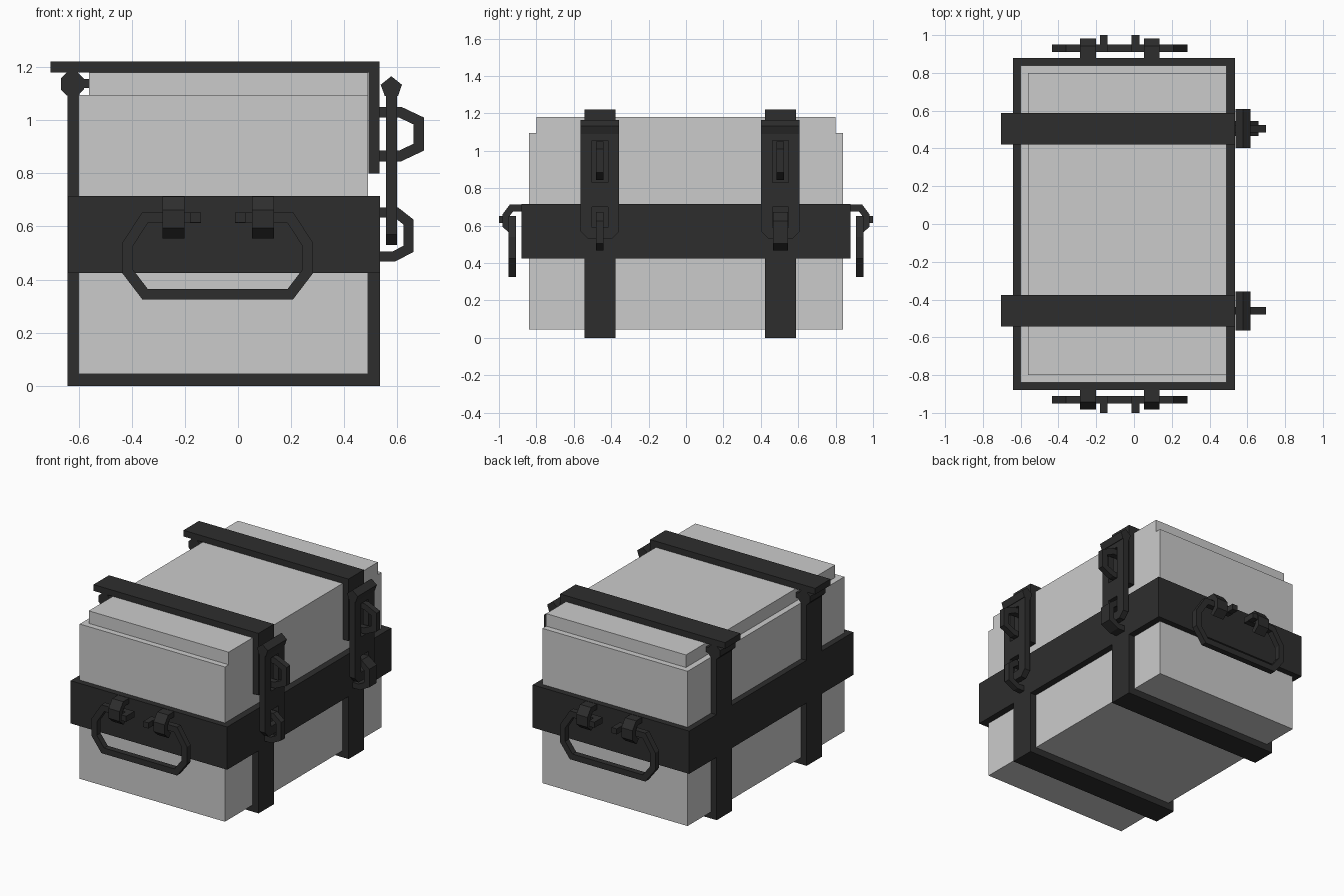
import bpy, bmesh
from mathutils import Vector

if "Cube" in bpy.data.objects:
    bpy.data.objects.remove(bpy.data.objects["Cube"])


def material(name, rgb):
    m = bpy.data.materials.new(name)
    m.diffuse_color = (*rgb, 1)
    m.use_nodes = True
    m.node_tree.nodes["Principled BSDF"].inputs["Base Color"].default_value = m.diffuse_color
    return m


PANEL = material("light grey panel", (0.6, 0.6, 0.6))
METAL = material("dark metal", (0.027, 0.027, 0.027))


def finish(name, bm, mat):
    bmesh.ops.recalc_face_normals(bm, faces=bm.faces[:])
    me = bpy.data.meshes.new(name)
    bm.to_mesh(me)
    bm.free()
    me.materials.append(mat)
    ob = bpy.data.objects.new(name, me)
    bpy.context.collection.objects.link(ob)
    return ob


def box(bm, x0, x1, y0, y1, z0, z1):
    prism(bm, [(x0, z0), (x1, z0), (x1, z1), (x0, z1)], y0, y1, "y")


def prism(bm, outline, w0, w1, axis):
    """Extrude a (horizontal, z) outline along x or y."""
    place = (lambda u, v, w: (w, u, v)) if axis == "x" else (lambda u, v, w: (u, w, v))
    a = [bm.verts.new(place(u, v, w0)) for u, v in outline]
    b = [bm.verts.new(place(u, v, w1)) for u, v in outline]
    bm.faces.new(a)
    bm.faces.new(b[::-1])
    n = len(a)
    for i in range(n):
        bm.faces.new((a[i], b[i], b[(i + 1) % n], a[(i + 1) % n]))


def strip(bm, path, thick, w0, w1, axis):
    """Bent bar: mitred offset of a path, extruded along an axis."""
    pts = [Vector(p) for p in path]
    dirs = [(q - p).normalized() for p, q in zip(pts, pts[1:])]
    left, right = [], []
    for i, p in enumerate(pts):
        d0, d1 = dirs[max(i - 1, 0)], dirs[min(i, len(dirs) - 1)]
        n0 = Vector((-d0.y, d0.x))
        n = (n0 + Vector((-d1.y, d1.x))).normalized()
        off = n * (thick / 2 / n.dot(n0))
        left.append(p + off)
        right.append(p - off)
    prism(bm, left + right[::-1], w0, w1, axis)


# Case and stepped lid
bm = bmesh.new()
box(bm, -0.60, 0.49, -0.84, 0.84, 0.045, 1.095)
finish("case_body", bm, PANEL)
bm = bmesh.new()
box(bm, -0.56, 0.49, -0.80, 0.80, 1.095, 1.18)
finish("lid", bm, PANEL)

# Wide band around the middle
bm = bmesh.new()
box(bm, -0.64, 0.535, -0.88, 0.88, 0.425, 0.715)
finish("middle_band", bm, METAL)

for label, yc, ring_half in (("front", -0.46, 0.02), ("back", 0.505, 0.04)):
    y0, y1 = yc - 0.083, yc + 0.083

    # Lower strap: up the hinge side, under the case, up to the band
    bm = bmesh.new()
    strip(bm, [(-0.62, 1.12), (-0.62, 0.0225), (0.5125, 0.0225), (0.5125, 0.43)],
          0.045, y0, y1, "y")
    finish(label + "_lower_strap", bm, METAL)

    # Upper strap: across the lid and down the latch side
    bm = bmesh.new()
    strip(bm, [(-0.705, 1.2), (0.5125, 1.2), (0.5125, 0.80)], 0.042, y0, y1, "y")
    finish(label + "_lid_strap", bm, METAL)

    # Hinge barrel with its leaf
    bm = bmesh.new()
    a, b = 0.044, 0.02
    ring = [(a, b), (b, a), (-b, a), (-a, b), (-a, -b), (-b, -a), (b, -a), (a, -b)]
    prism(bm, [(-0.623 + u, 1.136 + v) for u, v in ring], y0, y1, "y")
    box(bm, -0.60, -0.555, y0, y1, 1.12, 1.155)
    finish(label + "_hinge", bm, METAL)

    # Slotted hasp plate with five-sided top roll and chamfered foot
    bm = bmesh.new()
    h, s, x0, x1 = 0.103, 0.042, 0.557, 0.598
    for side in (-1, 1):
        lo, hi = sorted((yc + side * s, yc + side * h))
        box(bm, x0, x1, lo, hi, 0.59, 1.10)
    for z0, z1 in ((0.70, 0.83), (1.055, 1.10)):
        box(bm, x0, x1, yc - s, yc + s, z0, z1)
    prism(bm, [(yc - h, 0.59), (yc - h, 0.57), (yc - 0.065, 0.53),
               (yc + 0.065, 0.53), (yc + h, 0.57), (yc + h, 0.59)], x0, x1, "x")
    prism(bm, [(0.577, 1.165), (0.617, 1.133), (0.602, 1.09),
               (0.553, 1.09), (0.537, 1.133)], yc - h, yc + h, "y")
    finish(label + "_hasp_plate", bm, METAL)

    # Staples poking through the hasp
    bm = bmesh.new()
    strip(bm, [(0.53, 1.03), (0.61, 1.03), (0.68, 0.997), (0.68, 0.898),
               (0.61, 0.865), (0.53, 0.865)], 0.04, yc - 0.02, yc + 0.02, "y")
    finish(label + "_upper_staple", bm, METAL)
    bm = bmesh.new()
    strip(bm, [(0.53, 0.653), (0.595, 0.653), (0.641, 0.617), (0.641, 0.515),
               (0.585, 0.486), (0.53, 0.486)], 0.038, yc - ring_half, yc + ring_half, "y")
    finish(label + "_lower_staple", bm, METAL)

# Carry handles and their hooks on both ends
for label, s in (("front", -1), ("back", 1)):
    bm = bmesh.new()
    ya, yb = sorted((s * 0.91, s * 0.95))
    strip(bm, [(-0.14, 0.633), (-0.35, 0.633), (-0.415, 0.533), (-0.415, 0.43),
               (-0.35, 0.345), (0.197, 0.345), (0.262, 0.43), (0.262, 0.533),
               (0.197, 0.633), (-0.012, 0.633)], 0.04, ya, yb, "y")
    # Turned-out handle ends
    for x in (-0.18, -0.012):
        box(bm, x, x + 0.04, *sorted((s * 0.945, s * 1.0)), 0.615, 0.653)
    finish(label + "_handle", bm, METAL)

    bm = bmesh.new()
    for x in (-0.285, 0.053):
        path = [(0.87, 0.695), (0.933, 0.695), (0.963, 0.655), (0.963, 0.602),
                (0.925, 0.568)]
        strip(bm, [(s * y, z) for y, z in path], 0.036, x, x + 0.083, "x")
    finish(label + "_handle_hooks", bm, METAL)
